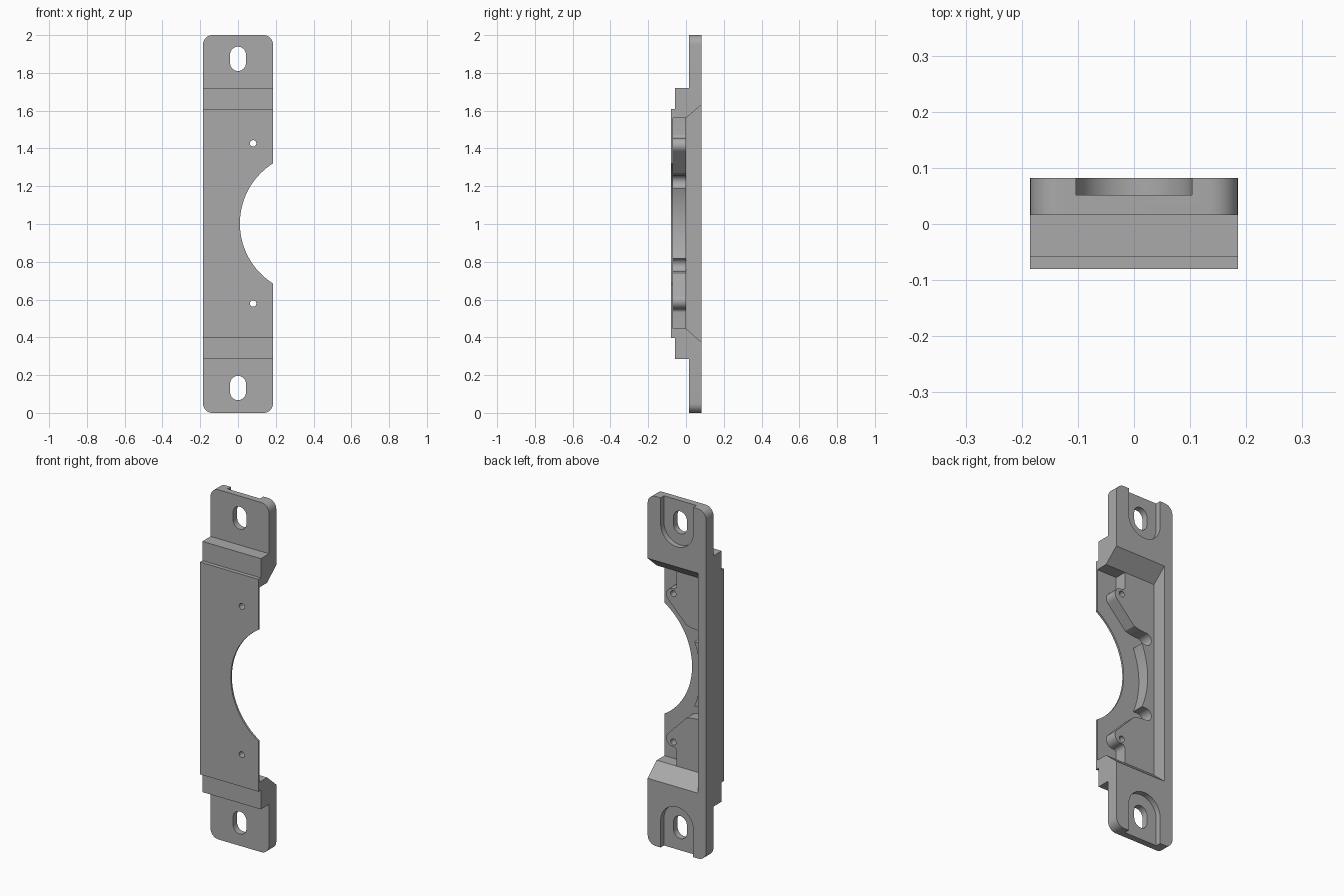
import bpy, bmesh
from math import sin, cos, pi, radians, sqrt, atan2

MID = 1.003  # height of the mirror plane between the two ends

old = bpy.data.objects.get("Cube")
if old:
    bpy.data.objects.remove(old, do_unlink=True)

grey = bpy.data.materials.new("plain_grey")
grey.use_nodes = True
colour = (0.40, 0.40, 0.40, 1)
grey.diffuse_color = colour
grey.node_tree.nodes["Principled BSDF"].inputs["Base Color"].default_value = colour


def prism(name, outline, lo, hi, axis="Y"):
    """Extrude an (x, z) outline along Y, or a (y, z) outline along X."""
    bm = bmesh.new()
    place = (lambda p: (p[0], lo, p[1])) if axis == "Y" else (lambda p: (lo, p[0], p[1]))
    face = bm.faces.new([bm.verts.new(place(p)) for p in outline])
    ext = bmesh.ops.extrude_face_region(bm, geom=[face])
    move = (0, hi - lo, 0) if axis == "Y" else (hi - lo, 0, 0)
    bmesh.ops.translate(bm, vec=move, verts=[v for v in ext["geom"] if isinstance(v, bmesh.types.BMVert)])
    bmesh.ops.recalc_face_normals(bm, faces=bm.faces[:])
    mesh = bpy.data.meshes.new(name)
    bm.to_mesh(mesh)
    bm.free()
    mesh.materials.append(grey)
    obj = bpy.data.objects.new(name, mesh)
    bpy.context.collection.objects.link(obj)
    return obj


def arc(cx, cz, r, a0, a1, n=16):
    return [(cx + r * cos(radians(a0 + (a1 - a0) * i / n)),
             cz + r * sin(radians(a0 + (a1 - a0) * i / n))) for i in range(n + 1)]


def flip(points):
    """Mirror points to the other end, keeping the path continuous."""
    return [(p[0], 2 * MID - p[1]) for p in reversed(points)]


def cut(target, cutter):
    cutter.hide_render = True
    mod = target.modifiers.new("cut", "BOOLEAN")
    mod.operation = "DIFFERENCE"
    mod.solver = "EXACT"
    mod.object = cutter
    bpy.context.view_layer.objects.active = target
    bpy.ops.object.modifier_apply(modifier=mod.name)
    bpy.data.objects.remove(cutter, do_unlink=True)


# Stepped body
steps = [(0.082, 2.0), (0.016, 2.0), (0.016, 1.72), (-0.058, 1.72), (-0.058, 1.61), (-0.08, 1.61)]
lower = [(y, 2 * MID - z) for y, z in reversed(steps)]
lower[-2:] = [(0.016, 0), (0.082, 0)]
body = prism("mounting_bracket", steps + lower, -0.185, 0.185, "X")

# Rounded outer corners
bm = bmesh.new()
bm.from_mesh(body.data)
corners = [e for e in bm.edges
           if all(v.co.z < 0.01 or v.co.z > 1.99 for v in e.verts)
           and abs(e.verts[0].co.y - e.verts[1].co.y) > 0.01]
bmesh.ops.bevel(bm, geom=corners, offset=0.05, segments=8, profile=0.5, affect="EDGES")
bm.to_mesh(body.data)
bm.free()

# Back pocket with sloping ends, open on the left side
slope = [(-0.0, 1.56), (0.082, 1.632), (0.12, 1.665)]
cut(body, prism("back_pocket", slope + flip(slope), -0.132, 0.3, "X"))

# Deep pocket following the screw bosses and the curved rib
CX, R = 0.386, 0.376
rib = R + 0.1
half = atan2(0.185, sqrt(rib ** 2 - 0.185 ** 2)) * 180 / pi
upper = [(0.3, 1.56), (0.06, 1.56), (0.06, 1.475)]
upper += arc(0.08, 1.475, 0.02, 180, 270, 6)
upper += arc(0.085, 1.415, 0.04, 90, -50, 14)
upper += [(0.0, 1.27), (-0.03, 1.262)]
upper += arc(-0.08, 1.223, 0.035, 75, 270, 14)
wall = arc(CX, MID, rib, 180 - half, 180 + half, 24)
cut(body, prism("deep_pocket", upper + wall + flip(upper), -0.069, 0.03))

# Large round clearance
cut(body, prism("round_clearance", arc(CX, MID, R, 0, 360, 128)[:-1], -0.2, 0.2))

# Screw holes, end slots and slot recesses, the same at both ends
hole = arc(0.08, 1.427, 0.017, 0, 360, 24)[:-1]
slot = arc(0, 1.897, 0.042, 0, 180) + arc(0, 1.852, 0.042, 180, 360)
recess = [(0.103, 2.1), (-0.103, 2.1)] + arc(0, 1.85, 0.103, 180, 360, 32)
for name, outline, lo in (("screw_hole", hole, -0.2), ("end_slot", slot, -0.2), ("slot_recess", recess, 0.052)):
    cut(body, prism(name, outline, lo, 0.2))
    cut(body, prism(name, flip(outline), lo, 0.2))

# Smooth curves, sharp edges
bpy.ops.object.select_all(action="DESELECT")
body.select_set(True)
bpy.context.view_layer.objects.active = body
bpy.ops.object.shade_smooth_by_angle(angle=radians(30))
